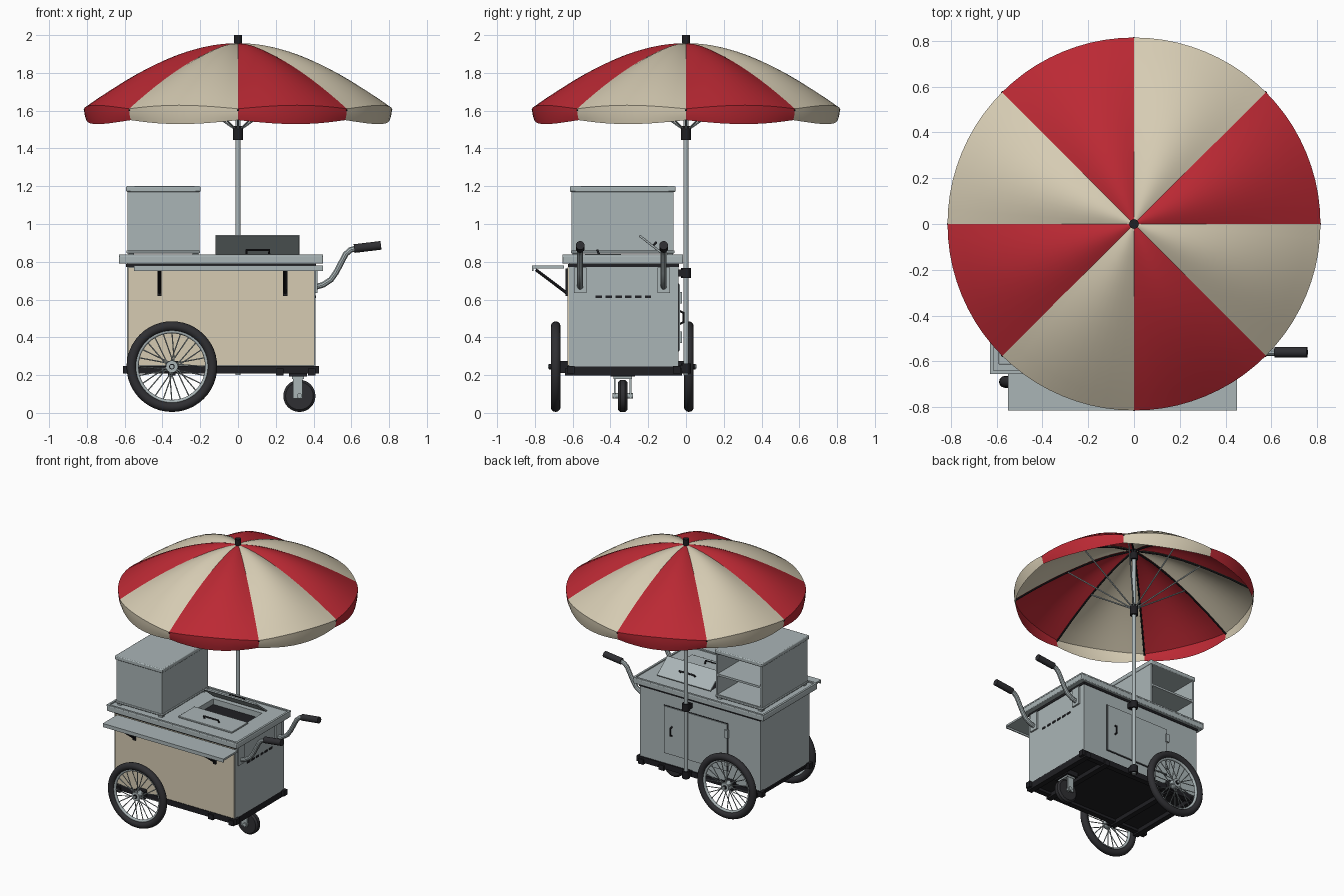
import bpy, bmesh, math
from mathutils import Vector, Matrix

if "Cube" in bpy.data.objects:
    bpy.data.objects.remove(bpy.data.objects["Cube"])


def mat(name, c):
    m = bpy.data.materials.new(name)
    m.diffuse_color = (*c, 1)
    m.use_nodes = True
    m.node_tree.nodes["Principled BSDF"].inputs["Base Color"].default_value = m.diffuse_color
    return m


STEEL = mat("brushed_steel", (0.40, 0.46, 0.47))
CREAM = mat("cream", (0.67, 0.60, 0.45))
RED = mat("red", (0.50, 0.022, 0.034))
BLACK = mat("black", (0.014, 0.014, 0.017))
RUBBER = mat("rubber", (0.028, 0.028, 0.032))


def finish(name, bm, m):
    me = bpy.data.meshes.new(name)
    bmesh.ops.recalc_face_normals(bm, faces=bm.faces)
    bm.to_mesh(me)
    bm.free()
    ob = bpy.data.objects.new(name, me)
    me.materials.append(m)
    bpy.context.collection.objects.link(ob)
    return ob


def boxes(name, spans, m, bevel=0.0):
    """Boxes given as (x0, x1, y0, y1, z0, z1)."""
    bm = bmesh.new()
    for x0, x1, y0, y1, z0, z1 in spans:
        mx = Matrix.Translation(((x0 + x1) / 2, (y0 + y1) / 2, (z0 + z1) / 2)) \
            @ Matrix.Diagonal((x1 - x0, y1 - y0, z1 - z0, 1))
        bmesh.ops.create_cube(bm, size=1, matrix=mx)
    ob = finish(name, bm, m)
    if bevel:
        b = ob.modifiers.new("bevel", 'BEVEL')
        b.width, b.segments = bevel, 2
    return ob


def rods(name, pairs, r, m, seg=12):
    """Round bars between pairs of points."""
    bm = bmesh.new()
    for a, b in pairs:
        a, b = Vector(a), Vector(b)
        d = b - a
        mx = Matrix.Translation((a + b) / 2) @ d.to_track_quat('Z', 'Y').to_matrix().to_4x4()
        bmesh.ops.create_cone(bm, cap_ends=True, segments=seg, radius1=r, radius2=r,
                              depth=d.length, matrix=mx)
    return finish(name, bm, m)


def tube(name, pts, r, m):
    """Round bar bent along a polyline."""
    cu = bpy.data.curves.new(name, 'CURVE')
    cu.dimensions, cu.bevel_depth, cu.bevel_resolution = '3D', r, 3
    cu.use_fill_caps = True
    sp = cu.splines.new('POLY')
    sp.points.add(len(pts) - 1)
    for p, co in zip(sp.points, pts):
        p.co = (*co, 1)
    ob = bpy.data.objects.new(name, cu)
    cu.materials.append(m)
    bpy.context.collection.objects.link(ob)
    bpy.ops.object.select_all(action='DESELECT')
    ob.select_set(True)
    bpy.context.view_layer.objects.active = ob
    bpy.ops.object.convert(target='MESH')


def ring(name, c, R, r, m, seg=48):
    """Torus around the y axis."""
    bpy.ops.mesh.primitive_torus_add(location=c, rotation=(math.pi / 2, 0, 0), major_radius=R,
                                     minor_radius=r, major_segments=seg, minor_segments=12)
    ob = bpy.context.object
    ob.name = name
    ob.data.materials.append(m)


# Cart body, counter and the sunken well
body = boxes("body", [(-0.588, 0.41, -0.62, -0.04, 0.245, 0.79)], STEEL)
counter = boxes("counter", [(-0.63, 0.45, -0.655, -0.015, 0.79, 0.83)], STEEL, 0.005)
well = boxes("well_cutter", [(-0.10, 0.305, -0.345, -0.15, 0.60, 0.90)], STEEL)
well.hide_render = True
well.hide_set(True)
for ob in (body, counter):
    b = ob.modifiers.new("well", 'BOOLEAN')
    b.operation, b.object, b.solver = 'DIFFERENCE', well, 'EXACT'
boxes("counter_rim", [(-0.63, 0.45, -0.655, -0.64, 0.828, 0.838), (-0.63, 0.45, -0.03, -0.015, 0.828, 0.838),
                      (-0.63, -0.615, -0.64, -0.03, 0.828, 0.838), (0.435, 0.45, -0.64, -0.03, 0.828, 0.838)], STEEL)
boxes("counter_gap", [(-0.592, 0.414, -0.624, -0.036, 0.772, 0.788)], BLACK)
boxes("front_panel", [(-0.582, 0.405, -0.628, -0.619, 0.25, 0.77)], CREAM)
boxes("vent_slots", [(0.409, 0.414, -0.478 + 0.052 * i, -0.444 + 0.052 * i, 0.607, 0.621)
                     for i in range(6)], BLACK)

# Fold-out front shelf on brackets
boxes("front_shelf", [(-0.55, 0.45, -0.815, -0.645, 0.765, 0.779),
                      (-0.55, 0.45, -0.815, -0.807, 0.752, 0.77)], STEEL)
for x in (-0.415, 0.25):
    boxes("shelf_hinge_strip", [(x - 0.011, x + 0.011, -0.638, -0.624, 0.62, 0.765)], BLACK)
    rods("shelf_brace", [((x, -0.632, 0.635), (x, -0.795, 0.758))], 0.008, BLACK, 8)

# Lids with handles
boxes("flat_lid", [(-0.12, 0.325, -0.535, -0.345, 0.83, 0.842)], STEEL, 0.003)
tube("flat_lid_handle", [(0.045, -0.46, 0.84), (0.045, -0.47, 0.862), (0.165, -0.47, 0.862),
                         (0.165, -0.46, 0.84)], 0.006, BLACK)
lid = boxes("raised_lid", [(-0.12, 0.325, -0.16, 0, 0, 0.012)], STEEL, 0.003)
lid.location = (0, -0.125, 0.836)
lid.rotation_euler = (math.radians(-38), 0, 0)
tube("raised_lid_handle", [(0.045, -0.175, 0.885), (0.045, -0.158, 0.903), (0.165, -0.158, 0.903),
                           (0.165, -0.175, 0.885)], 0.006, BLACK)

# Display cabinet, open at the back
X0, X1, Y0, Y1 = -0.585, -0.205, -0.605, -0.065
boxes("cabinet", [(X0, X1, Y0, Y0 + 0.012, 0.85, 1.175), (X0, X0 + 0.012, Y0, Y1, 0.85, 1.175),
                  (X1 - 0.012, X1, Y0, Y1, 0.85, 1.175), (X0, X1, Y0, Y1, 0.85, 0.866),
                  (X0, X1, Y0, Y1, 1.005, 1.02)], STEEL)
boxes("cabinet_top", [(-0.592, -0.198, -0.615, -0.055, 1.17, 1.2)], STEEL, 0.006)
boxes("cabinet_base", [(-0.59, -0.2, -0.61, -0.06, 0.845, 0.86)], STEEL, 0.004)
boxes("cabinet_feet", [(x, x + 0.03, y, y + 0.03, 0.825, 0.85)
                       for x in (-0.58, -0.24) for y in (-0.60, -0.10)], STEEL)

# Back door
boxes("door_gap", [(-0.325, 0.21, -0.042, -0.037, 0.325, 0.685)], BLACK)
boxes("back_door", [(-0.32, 0.205, -0.042, -0.031, 0.33, 0.68)], STEEL)
boxes("door_hinges", [(-0.33, -0.305, -0.035, -0.02, z, z + 0.06) for z in (0.37, 0.58)], STEEL)
tube("door_handle", [(0.14, -0.035, 0.54), (0.14, -0.014, 0.53), (0.14, -0.014, 0.48),
                     (0.14, -0.035, 0.47)], 0.006, BLACK)

# Push handles
for y in (-0.56, -0.118):
    boxes("handle_plate", [(0.408, 0.422, y - 0.034, y + 0.034, 0.635, 0.77)], STEEL)
    tube("push_handle", [(0.415, y, 0.668), (0.45, y, 0.678), (0.492, y, 0.705), (0.52, y, 0.745),
                         (0.57, y, 0.84), (0.595, y, 0.863), (0.63, y, 0.872)], 0.016, STEEL)
    rods("handle_grip", [((0.615, y, 0.87), (0.757, y, 0.887))], 0.023, RUBBER, 16)

# Chassis
boxes("floor_plate", [(-0.588, 0.41, -0.62, -0.04, 0.228, 0.247)], BLACK)
boxes("chassis_rails", [(-0.61, 0.43, y - 0.02, y + 0.02, 0.208, 0.249) for y in (-0.61, -0.05)]
      + [(x - 0.02, x + 0.02, -0.64, -0.02, 0.197, 0.235) for x in (-0.55, -0.35, 0.22, 0.39)], BLACK)
boxes("axle_mounts", [(-0.385, -0.315, y - 0.025, y + 0.025, 0.21, 0.275) for y in (-0.64, -0.03)], BLACK)

# Spoked wheels
for y in (-0.69, 0.015):
    c = Vector((-0.35, y, 0.245))
    ring("tyre", c, 0.214, 0.026, RUBBER)
    ring("wheel_rim", c, 0.187, 0.011, STEEL)
    pairs = []
    for i in range(24):
        a = math.tau * i / 24
        b = a + (0.5 if i % 4 < 2 else -0.5)
        s = Vector((0, 0.016 if i % 2 else -0.016, 0))
        pairs.append((c + s + 0.026 * Vector((math.cos(b), 0, math.sin(b))),
                      c + 0.186 * Vector((math.cos(a), 0, math.sin(a)))))
    rods("spokes", pairs, 0.0032, STEEL, 6)
    rods("hub", [(c - Vector((0, 0.025, 0)), c + Vector((0, 0.025, 0)))], 0.032, STEEL, 20)
    rods("hub_cap", [(c - Vector((0, 0.034, 0)), c + Vector((0, 0.034, 0)))], 0.015, BLACK, 12)
rods("axle", [((-0.35, -0.73, 0.245), (-0.35, 0.055, 0.245))], 0.010, STEEL)

# Caster
rods("caster_wheel", [((0.325, -0.36, 0.09), (0.325, -0.31, 0.09))], 0.085, RUBBER, 32).modifiers.new(
    "round", 'BEVEL').width = 0.012
rods("caster_hub", [((0.325, -0.39, 0.09), (0.325, -0.28, 0.09))], 0.014, STEEL)
boxes("caster_fork", [(0.292, 0.342, -0.381, -0.372, 0.075, 0.19), (0.292, 0.342, -0.298, -0.289, 0.075, 0.19),
                      (0.285, 0.35, -0.385, -0.285, 0.18, 0.193)], STEEL)
boxes("caster_mount", [(0.27, 0.365, -0.40, -0.27, 0.192, 0.23)], BLACK)

# Parasol pole and clamps
rods("pole", [((0, 0, 0.2), (0, 0, 1.96))], 0.014, STEEL, 16)
for z in (0.235, 0.74):
    boxes("pole_clamp_arm", [(-0.025, 0.025, -0.05, 0.01, z - 0.018, z + 0.018)], BLACK)
    rods("pole_clamp", [((0, 0, z - 0.027), (0, 0, z + 0.027))], 0.026, BLACK, 16)
rods("runner_collar", [((0, 0, 1.445), (0, 0, 1.52))], 0.027, BLACK, 16)
rods("crown_hub", [((0, 0, 1.88), (0, 0, 1.93))], 0.026, BLACK, 16)
rods("finial", [((0, 0, 1.935), (0, 0, 2.0))], 0.021, BLACK, 16)


# Parasol canopy: eight puffed panels with a short drop at the rim
def seam_z(t):
    return 1.955 - 0.345 * t ** 1.5


def polar(r, a, z):
    return Vector((r * math.cos(a), r * math.sin(a), z))


N, ROWS, DROP = 10, 12, 4
for k in range(8):
    bm = bmesh.new()
    grid = []
    for j in range(ROWS + DROP + 1):
        t, s = min(j / ROWS, 1), max(0, (j - ROWS) / DROP)
        row = []
        for i in range(N + 1):
            puff = math.sin(math.pi * i / N)
            r = 0.012 + 0.803 * t - 0.012 * s * s
            z = seam_z(t) + 0.035 * puff * math.sin(math.pi * 0.82 * t) - s * (0.06 + 0.04 * puff)
            row.append(bm.verts.new(polar(r, math.pi / 4 * (k + i / N), z)))
        grid.append(row)
    for r0, r1 in zip(grid, grid[1:]):
        for i in range(N):
            bm.faces.new((r0[i], r1[i], r1[i + 1], r0[i + 1]))
    finish("canopy_panel", bm, CREAM if k % 2 else RED)
    # Rib under the seam and its stretcher
    a = math.pi / 4 * k
    tube("canopy_rib", [polar(0.012 + 0.803 * t, a, seam_z(t) - 0.010)
                        for t in (0.02, 0.2, 0.4, 0.6, 0.8, 1)], 0.006, BLACK)
    rods("stretcher", [(polar(0.02, a, 1.505), polar(0.45, a, seam_z(0.545) - 0.012))], 0.005, STEEL, 8)

# Smooth shading with sharp edges kept
bpy.ops.object.select_all(action='DESELECT')
for ob in bpy.context.scene.objects:
    if ob.type == 'MESH' and not ob.hide_render:
        ob.select_set(True)
        bpy.context.view_layer.objects.active = ob
bpy.ops.object.shade_smooth_by_angle(angle=math.radians(35))
